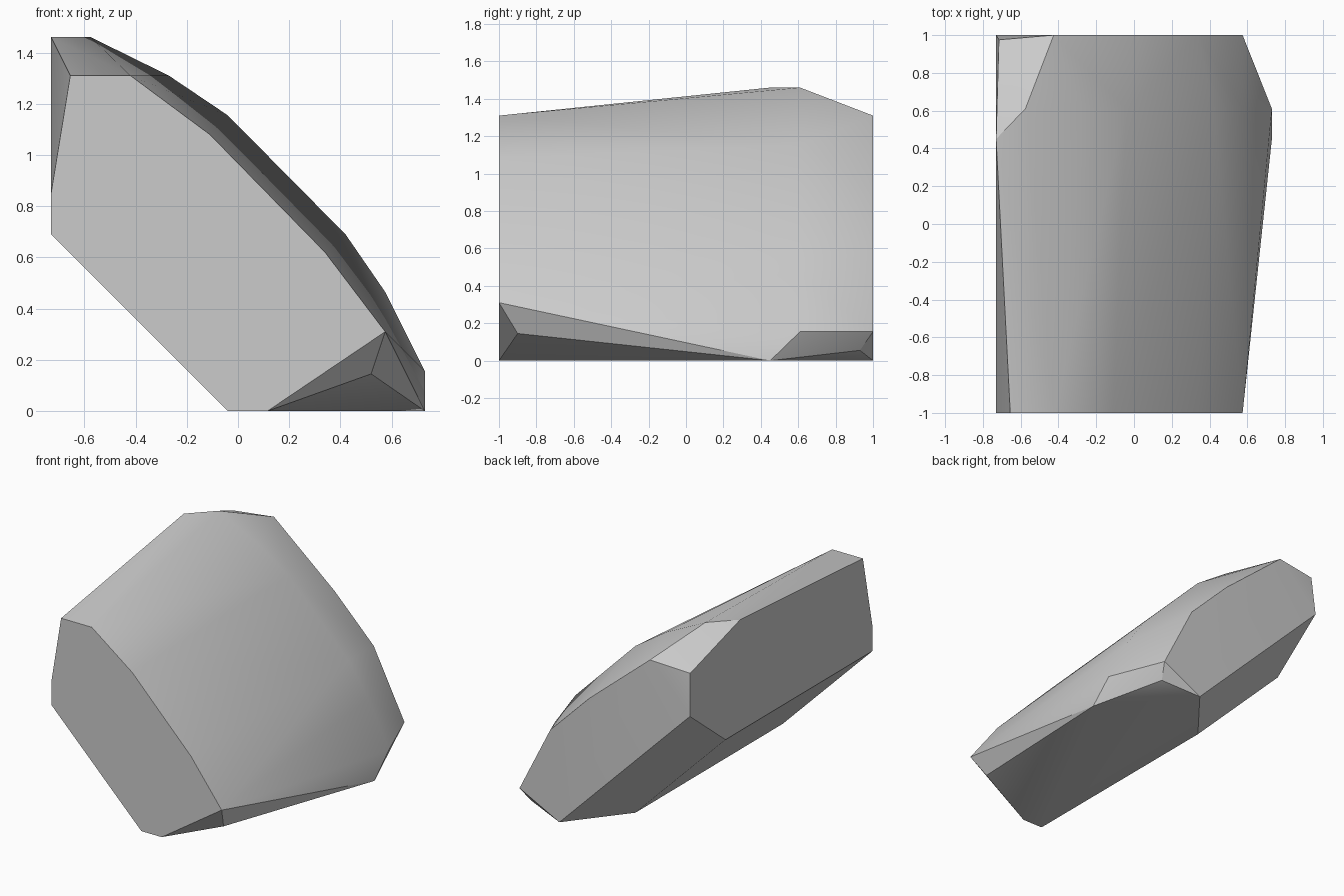
import bpy
import bmesh
import math

cube = bpy.data.objects.get("Cube")
if cube:
    bpy.data.objects.remove(cube, do_unlink=True)

stone = bpy.data.materials.new("stone grey")
stone.use_nodes = True
grey = (0.6, 0.6, 0.6, 1)
stone.diffuse_color = grey
stone.node_tree.nodes["Principled BSDF"].inputs["Base Color"].default_value = grey

# Cross-sections (x, z) along the depth of the block
FRONT, SHOULDER, BACK = -1, 0.61, 1
sections = {
    FRONT: [(-0.73, 0.69), (-0.73, 0.85), (-0.655, 1.31), (-0.42, 1.31),
            (-0.11, 1.08), (0.34, 0.62), (0.575, 0.31), (0.115, 0), (-0.04, 0)],
    SHOULDER: [(-0.73, 0.69), (-0.575, 1.46), (-0.27, 1.31), (-0.04, 1.155),
               (0.42, 0.69), (0.575, 0.465), (0.73, 0.155), (-0.04, 0)],
    BACK: [(-0.73, 1.0), (-0.425, 1.31), (0.04, 0.92), (0.34, 0.62),
           (0.575, 0.155), (0.27, 0)],
}
# Tips and chipped corners between the sections
corners = [(-0.73, 0.45, 1.46), (0.73, 0.45, 0),
           (0.52, -0.9, 0.145), (0.54, 0.93, 0.055), (-0.715, 0.975, 1.285)]

# Convex faceted block
bm = bmesh.new()
for y, ring in sections.items():
    for x, z in ring:
        bm.verts.new((x, y, z))
for point in corners:
    bm.verts.new(point)
hull = bmesh.ops.convex_hull(bm, input=bm.verts)
loose = {v for v in hull["geom_interior"] + hull["geom_unused"]
         if isinstance(v, bmesh.types.BMVert)}
bmesh.ops.delete(bm, geom=list(loose), context="VERTS")
bmesh.ops.dissolve_limit(bm, angle_limit=math.radians(1), verts=bm.verts, edges=bm.edges)
bmesh.ops.recalc_face_normals(bm, faces=bm.faces)

mesh = bpy.data.meshes.new("stone_block")
bm.to_mesh(mesh)
bm.free()
mesh.materials.append(stone)
block = bpy.data.objects.new("stone_block", mesh)
bpy.context.collection.objects.link(block)

# Soft curved outer side, crisp cut faces
bpy.ops.object.select_all(action="DESELECT")
block.select_set(True)
bpy.context.view_layer.objects.active = block
bpy.ops.object.shade_smooth_by_angle(angle=math.radians(28))
